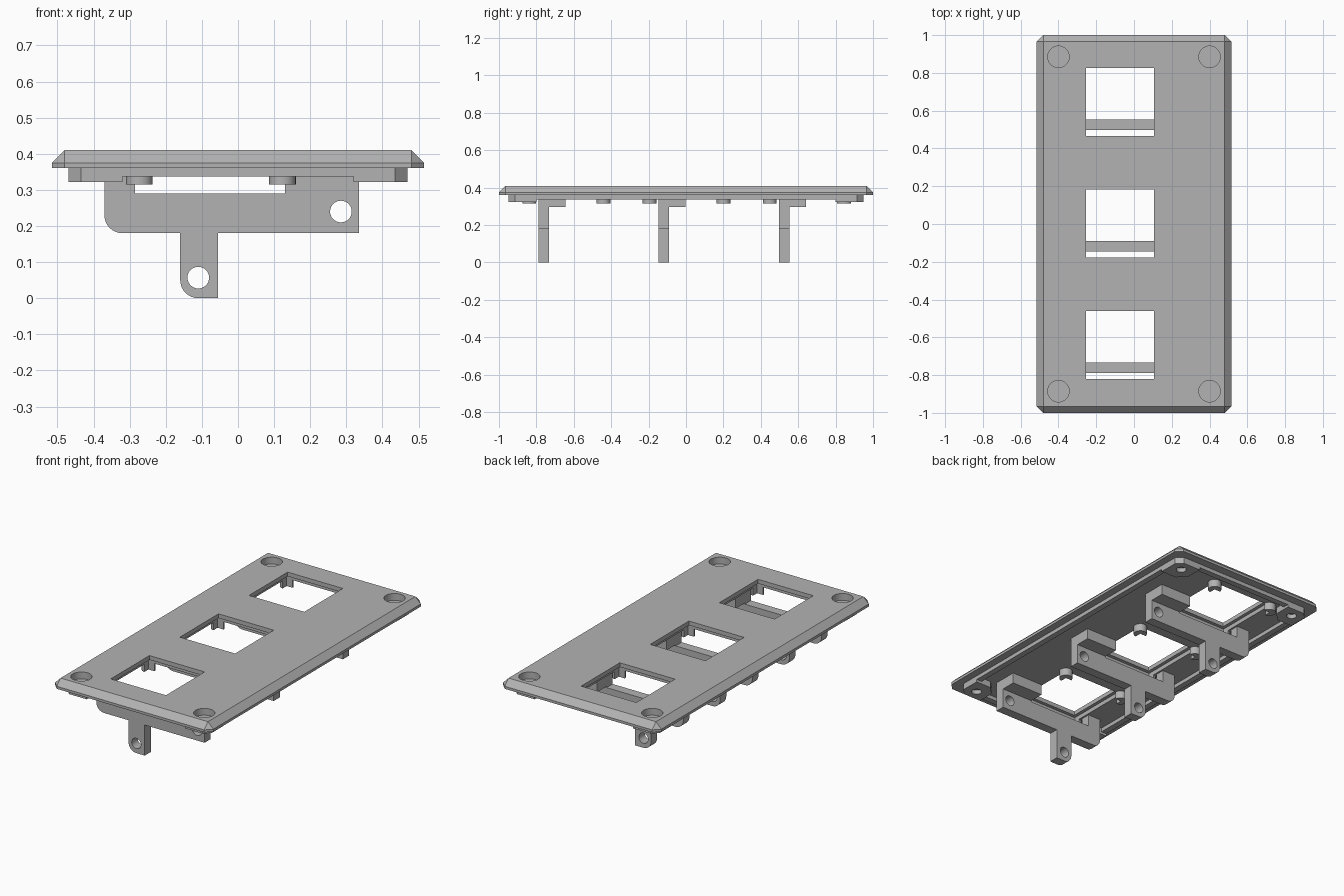
import bpy, bmesh, math
from mathutils import Vector

cube = bpy.data.objects.get("Cube")
if cube:
    bpy.data.objects.remove(cube, do_unlink=True)

grey = bpy.data.materials.new("plain_grey")
grey.use_nodes = True
colour = (0.45, 0.45, 0.45, 1)
grey.diffuse_color = colour
grey.node_tree.nodes["Principled BSDF"].inputs["Base Color"].default_value = colour


def make_object(name, bm):
    bmesh.ops.recalc_face_normals(bm, faces=bm.faces)
    mesh = bpy.data.meshes.new(name)
    bm.to_mesh(mesh)
    bm.free()
    mesh.materials.append(grey)
    obj = bpy.data.objects.new(name, mesh)
    bpy.context.collection.objects.link(obj)
    return obj


def prism(bm, outline, low, high, axis="z"):
    """Extrude a 2D outline along z, or an x-z outline along y."""
    place = (lambda p, d: (p[0], p[1], d)) if axis == "z" else (lambda p, d: (p[0], d, p[1]))
    face = bm.faces.new([bm.verts.new(place(p, low)) for p in outline])
    moved = bmesh.ops.extrude_face_region(bm, geom=[face])["geom"]
    step = Vector(place((0, 0), high - low))
    bmesh.ops.translate(bm, vec=step, verts=[v for v in moved if isinstance(v, bmesh.types.BMVert)])


def rect(cx, cy, hx, hy):
    return [(cx - hx, cy - hy), (cx + hx, cy - hy), (cx + hx, cy + hy), (cx - hx, cy + hy)]


def arc(cx, cy, r, start=0, end=360, n=32):
    count = n if end - start == 360 else n + 1
    angles = [math.radians(start + (end - start) * i / n) for i in range(count)]
    return [(cx + r * math.cos(a), cy + r * math.sin(a)) for a in angles]


def cut_corners(hx, hy, c):
    return [(hx, hy - c), (hx - c, hy), (c - hx, hy), (-hx, hy - c),
            (-hx, c - hy), (c - hx, -hy), (hx - c, -hy), (hx, c - hy)]


def cut(obj, outlines, low, high, axis="z"):
    """Subtract a set of prisms from an object."""
    bm = bmesh.new()
    for outline in outlines:
        prism(bm, outline, low, high, axis)
    cutter = make_object("cutter", bm)
    cutter.hide_render = True
    mod = obj.modifiers.new("cut", "BOOLEAN")
    mod.object, mod.operation, mod.solver = cutter, "DIFFERENCE", "EXACT"
    graph = bpy.context.evaluated_depsgraph_get()
    mesh = bpy.data.meshes.new_from_object(obj.evaluated_get(graph))
    obj.modifiers.clear()
    obj.data = mesh
    bpy.data.objects.remove(cutter, do_unlink=True)


rows = [0.003 + 0.643 * k for k in (-1, 0, 1)]
WX = -0.075
signs = [(sx, sy) for sx in (-1, 1) for sy in (-1, 1)]
DECK = 0.36

# Bevelled face plate with three stepped windows and four round recesses
bm = bmesh.new()
for z in (DECK, 0.375):
    for x, y in cut_corners(0.515, 1, 0.035):
        bm.verts.new((x, y, z))
for x, y in rect(0, 0, 0.48, 0.965):
    bm.verts.new((x, y, 0.41))
bmesh.ops.convex_hull(bm, input=bm.verts)
bmesh.ops.dissolve_limit(bm, angle_limit=0.01, verts=bm.verts, edges=bm.edges)
plate = make_object("face_plate", bm)
cut(plate, [rect(WX, y, 0.18, 0.18) for y in rows], 0.3, 0.5)
cut(plate, [rect(WX, y, 0.2, 0.2) for y in rows], 0.3, 0.385)
cut(plate, [arc(0.4 * sx, 0.885 * sy, 0.057) for sx, sy in signs], 0.37, 0.5)

# Lip under the plate
bm = bmesh.new()
prism(bm, cut_corners(0.47, 0.95, 0.035), 0.337, DECK)
lip = make_object("under_lip", bm)
cut(lip, [rect(0, 0, 0.435, 0.915)], 0.3, 0.4)

# Corner pads with blind holes
bm = bmesh.new()
pad = [(0.32, 0.95), (0.435, 0.95), (0.47, 0.915), (0.47, 0.8), (0.37, 0.8), (0.32, 0.85)]
for sx, sy in signs:
    prism(bm, [(x * sx, y * sy) for x, y in pad], 0.322, DECK)
pads = make_object("corner_pads", bm)
cut(pads, [arc(0.4 * sx, 0.885 * sy, 0.028) for sx, sy in signs], 0.3, 0.348)

# Round retaining studs at the window corners, notched by the opening
bm = bmesh.new()
for y in rows:
    for sx, sy in signs:
        prism(bm, arc(WX + 0.198 * sx, y + 0.198 * sy, 0.037, n=24), 0.315, DECK)
studs = make_object("window_studs", bm)
cut(studs, [rect(WX, y, 0.2, 0.2) for y in rows], 0.2, 0.5)

# Hanging brackets, each with a tab, two pin holes and a foot
profile = ([(0.335, DECK), (0.13, DECK), (0.13, 0.29), (-0.285, 0.29), (-0.285, DECK), (-0.37, DECK)]
           + arc(-0.32, 0.23, 0.05, 180, 270, 8)
           + [(-0.16, 0.18)] + arc(-0.11, 0.05, 0.05, 180, 270, 8)
           + [(-0.055, 0), (-0.055, 0.18), (0.335, 0.18)])
for name, y in zip(("front", "middle", "back"), rows):
    bm = bmesh.new()
    prism(bm, profile, y - 0.149, y - 0.093, "y")
    bracket = make_object(name + "_bracket", bm)
    cut(bracket, [arc(0.285, 0.24, 0.03), arc(-0.11, 0.057, 0.03)], y - 0.3, y + 0.1, "y")
    bm = bmesh.new()
    prism(bm, rect(0.2325, y - 0.049, 0.1025, 0.044), 0.297, DECK)
    make_object(name + "_bracket_foot", bm)

# Smooth the round walls, keep the corners sharp
bpy.ops.object.select_all(action="DESELECT")
for obj in bpy.context.scene.objects:
    if obj.type == "MESH":
        obj.select_set(True)
        bpy.context.view_layer.objects.active = obj
bpy.ops.object.shade_smooth_by_angle(angle=math.radians(25))
